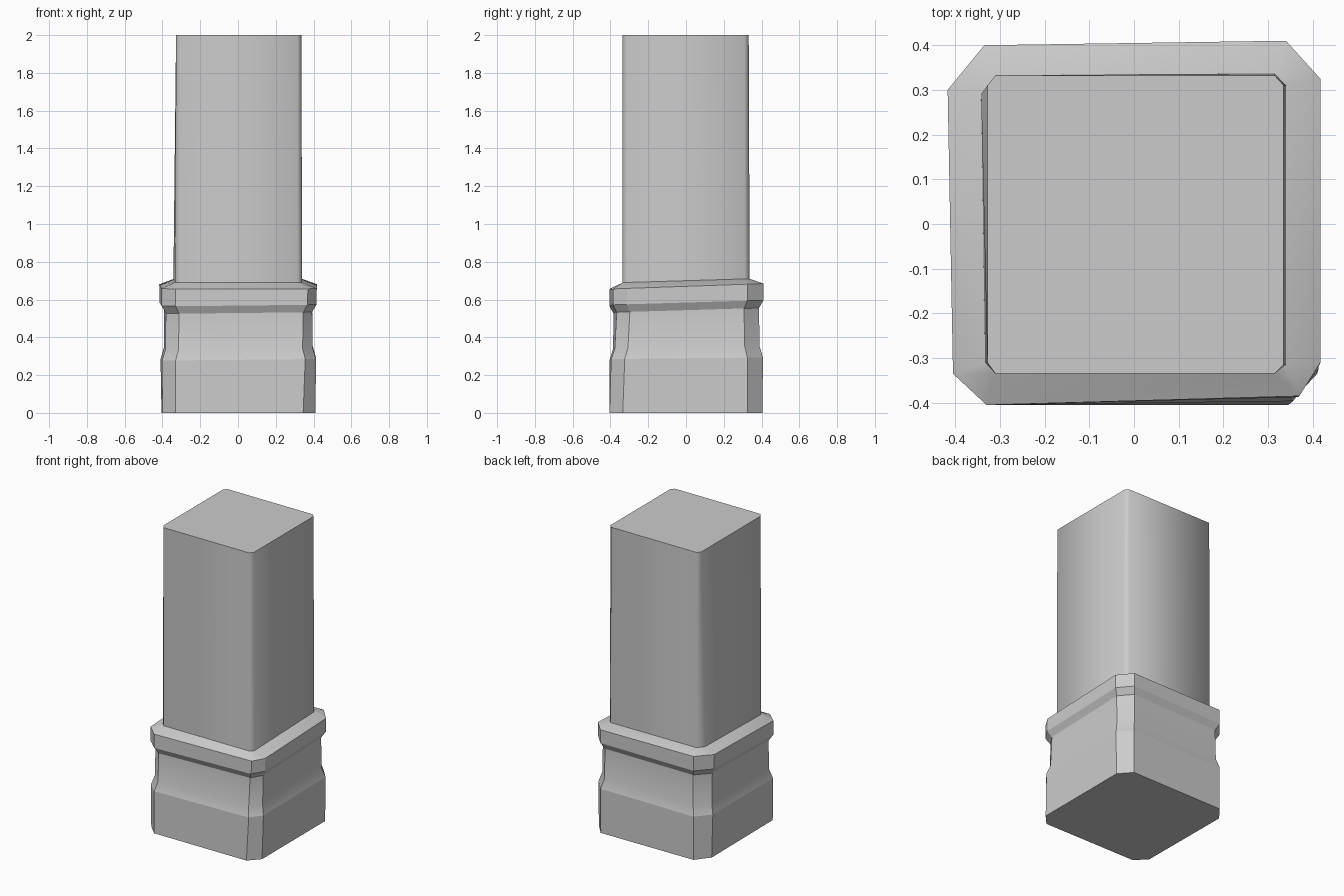
import bpy
import bmesh
import math
from mathutils import Vector

cube = bpy.data.objects.get("Cube")
if cube:
    bpy.data.objects.remove(cube, do_unlink=True)

stone = bpy.data.materials.new("grey_stone")
stone.use_nodes = True
GREY = (0.6, 0.6, 0.6, 1)
stone.diffuse_color = GREY
stone.node_tree.nodes["Principled BSDF"].inputs["Base Color"].default_value = GREY


def loft(name, rings, angle, sharp_rings=()):
    """Join equal-length rings of points into a capped solid."""
    bm = bmesh.new()
    loops = [[bm.verts.new(p) for p in ring] for ring in rings]
    for low, high in zip(loops, loops[1:]):
        for i in range(len(low)):
            j = (i + 1) % len(low)
            bm.faces.new((low[i], low[j], high[j], high[i]))
    bm.faces.new(loops[0][::-1])
    bm.faces.new(loops[-1])
    mesh = bpy.data.meshes.new(name)
    bmesh.ops.recalc_face_normals(bm, faces=bm.faces)
    for face in bm.faces:
        face.smooth = True
    for edge in bm.edges:
        if edge.calc_face_angle(0) > math.radians(angle):
            edge.smooth = False
    for r in sharp_rings:
        loop = loops[r]
        for i, v in enumerate(loop):
            bm.edges.get((v, loop[i - 1])).smooth = False
    bm.to_mesh(mesh)
    bm.free()
    mesh.materials.append(stone)
    obj = bpy.data.objects.new(name, mesh)
    bpy.context.collection.objects.link(obj)
    return obj


# Chamfered, slightly uneven outlines, counter-clockwise from the front left
foot = [(-.40, -.335), (-.33, -.405), (.345, -.405), (.41, -.335),
        (.41, .325), (.34, .405), (-.335, .40), (-.405, .31)]
lip = [(-.405, -.335), (-.33, -.405), (.37, -.385), (.417, -.31),
       (.417, .325), (.34, .41), (-.335, .40), (-.417, .30)]
shaft_low = [(-.333, -.31), (-.31, -.335), (.315, -.335), (.34, -.315),
             (.34, .31), (.315, .337), (-.31, .333), (-.342, .29)]
shaft_high = [(-.328, -.31), (-.31, -.335), (.315, -.335), (.335, -.315),
              (.335, .31), (.315, .332), (-.31, .332), (-.328, .31)]


def tilted(points, z, slope_y, slope_x=0):
    return [Vector((x, y, z + slope_y * y + slope_x * x)) for x, y in points]


def base_ring(z, scale, slope_y, slope_x):
    t = min(z / 0.66, 1)
    mix = [((a + (c - a) * t) * scale, (b + (d - b) * t) * scale)
           for (a, b), (c, d) in zip(foot, lip)]
    return tilted(mix, z, slope_y, slope_x)


# Plinth: foot block, waisted neck and projecting lip
profile = [(0, 1, 0, 0), (.285, 1, .01, .01), (.345, .955, .015, .01),
           (.54, .945, .03, .01), (.58, 1, .03, .01), (.67, 1, .035, 0)]
rings = [base_ring(*row) for row in profile]
rings.append(tilted(shaft_low, .70, .03))
loft("plinth", rings, 25, (1, 3, 4, 5))

# Shaft: tall square post with soft corners
loft("shaft", [tilted(shaft_low, .70, .03), tilted(shaft_high, 2, 0)], 60)
